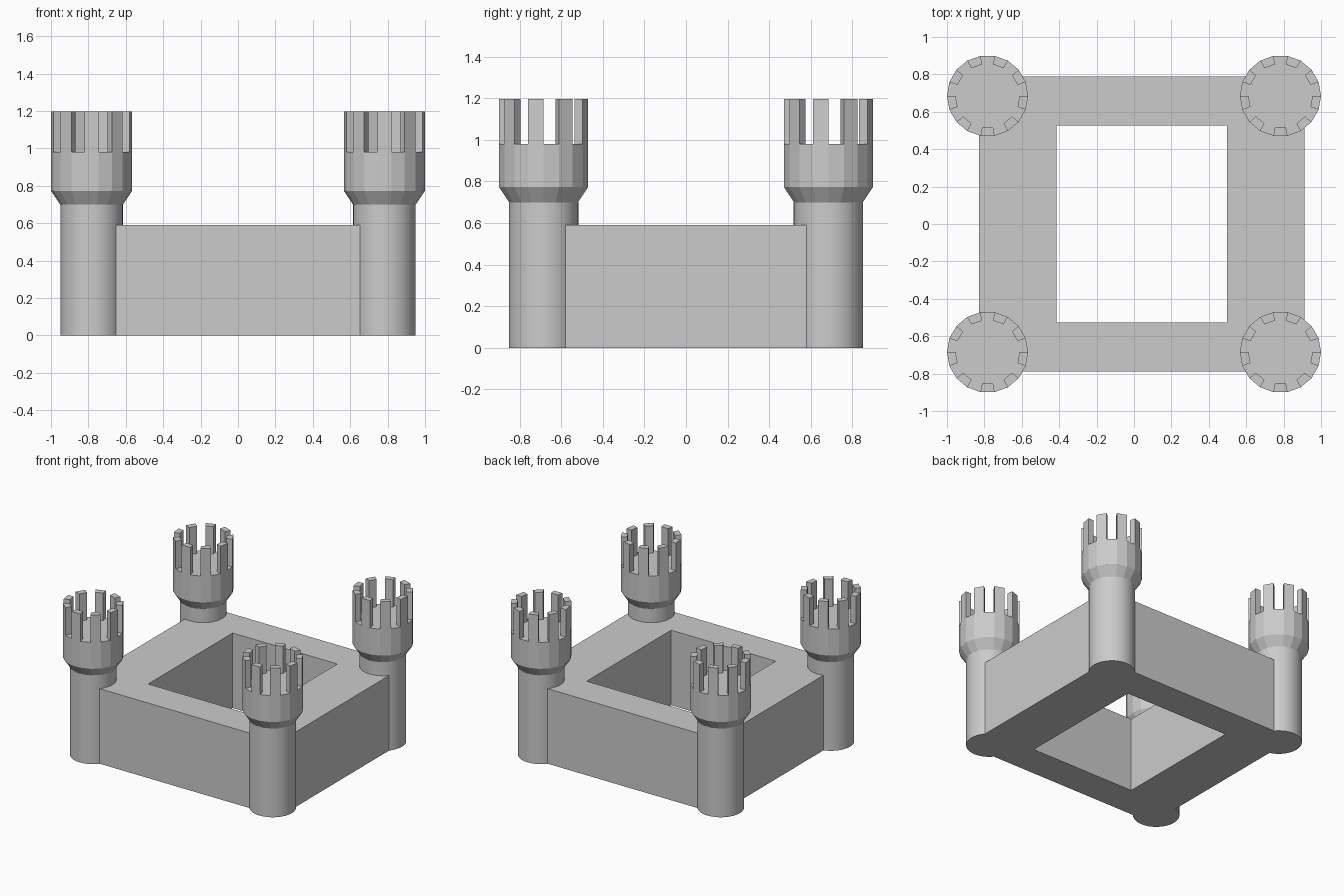
import bpy, bmesh
from math import cos, sin, radians, tau

if "Cube" in bpy.data.objects:
    bpy.data.objects.remove(bpy.data.objects["Cube"])

stone = bpy.data.materials.new("grey stone")
stone.use_nodes = True
GREY = (0.6, 0.6, 0.6, 1)
stone.diffuse_color = GREY
stone.node_tree.nodes["Principled BSDF"].inputs["Base Color"].default_value = GREY


def finish(bm, name):
    bmesh.ops.recalc_face_normals(bm, faces=bm.faces[:])
    mesh = bpy.data.meshes.new(name)
    bm.to_mesh(mesh)
    bm.free()
    mesh.materials.append(stone)
    obj = bpy.data.objects.new(name, mesh)
    bpy.context.collection.objects.link(obj)
    return obj


def ring(bm, radius, z, sides):
    return [bm.verts.new((radius * cos(tau * i / sides), radius * sin(tau * i / sides), z))
            for i in range(sides)]


def bridge(bm, a, b):
    n = len(a)
    return [bm.faces.new((a[i], a[(i + 1) % n], b[(i + 1) % n], b[i])) for i in range(n)]


# Wall: one rectangular frame, open through the middle
def build_wall():
    bm = bmesh.new()

    def loop(x0, x1, y, z):
        return [bm.verts.new(p) for p in ((x0, -y, z), (x1, -y, z), (x1, y, z), (x0, y, z))]

    outer, inner, top = (-0.83, 0.912, 0.789), (-0.415, 0.498, 0.526), 0.591
    loops = [loop(*outer, 0), loop(*outer, top), loop(*inner, top), loop(*inner, 0)]
    for i in range(4):
        bridge(bm, loops[i], loops[(i + 1) % 4])
    finish(bm, "castle_wall")


# Tower shaft: smooth round column
def build_shaft(name, x, y):
    bm = bmesh.new()
    low, high = ring(bm, 0.167, 0, 36), ring(bm, 0.167, 0.7, 36)
    bridge(bm, low, high)
    bm.faces.new(low)
    bm.faces.new(high)
    obj = finish(bm, name)
    obj.location = (x, y, 0)
    bpy.ops.object.select_all(action="DESELECT")
    obj.select_set(True)
    bpy.context.view_layer.objects.active = obj
    bpy.ops.object.shade_smooth_by_angle(angle=radians(30))


# Tower head: faceted flare and drum, battlements raised on every other side
def build_head(name, x, y):
    bm = bmesh.new()
    rings = [ring(bm, r, z, 18) for r, z in
             ((0.167, 0.698), (0.217, 0.773), (0.217, 0.981), (0.171, 0.981))]
    for a, b in zip(rings, rings[1:]):
        rim = bridge(bm, a, b)
    bm.faces.new(rings[0])
    bm.faces.new(rings[-1])
    bmesh.ops.recalc_face_normals(bm, faces=bm.faces[:])
    raised = bmesh.ops.extrude_discrete_faces(bm, faces=rim[1::2])["faces"]
    for face in raised:
        bmesh.ops.translate(bm, verts=face.verts[:], vec=(0, 0, 0.216))
    finish(bm, name).location = (x, y, 0)


build_wall()
for depth, y in (("front", -0.685), ("back", 0.685)):
    for side, x in (("left", 0.783), ("right", -0.783)):
        build_shaft(f"{depth}_{side}_tower_shaft", x, y)
        build_head(f"{depth}_{side}_tower_head", x, y)
